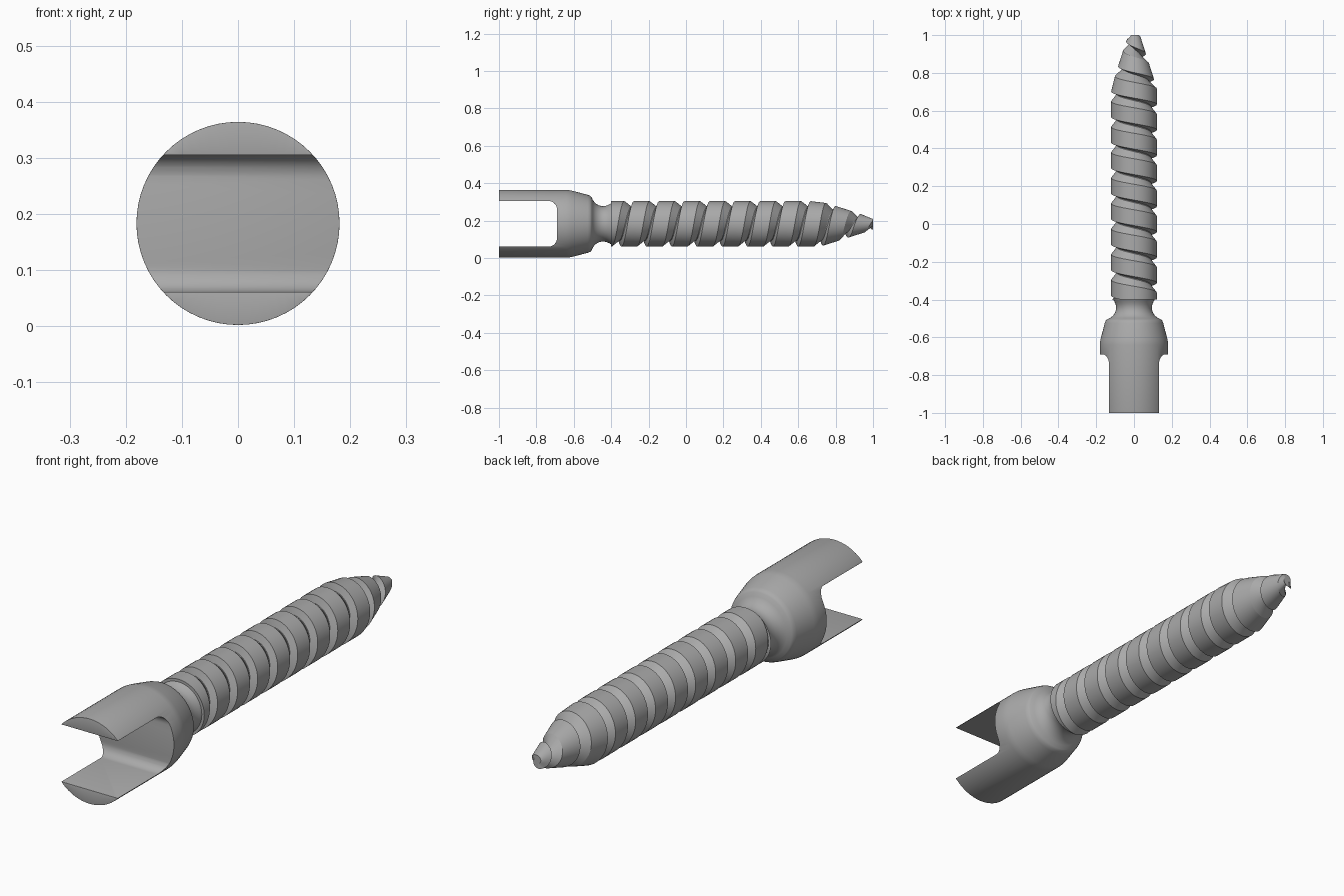
import bpy, bmesh
from math import pi, sin, cos, radians

if "Cube" in bpy.data.objects:
    bpy.data.objects.remove(bpy.data.objects["Cube"], do_unlink=True)

AXIS_Z = 0.183
grey = bpy.data.materials.new("steel grey")
grey.use_nodes = True
grey.diffuse_color = (0.4, 0.4, 0.4, 1)
grey.node_tree.nodes["Principled BSDF"].inputs["Base Color"].default_value = (0.4, 0.4, 0.4, 1)


def make_object(name, bm):
    bmesh.ops.remove_doubles(bm, verts=bm.verts, dist=0.0002)
    bmesh.ops.dissolve_degenerate(bm, edges=bm.edges, dist=0.0001)
    bmesh.ops.recalc_face_normals(bm, faces=bm.faces)
    mesh = bpy.data.meshes.new(name)
    bm.to_mesh(mesh)
    bm.free()
    mesh.materials.append(grey)
    obj = bpy.data.objects.new(name, mesh)
    bpy.context.collection.objects.link(obj)
    return obj


def select(obj):
    bpy.ops.object.select_all(action="DESELECT")
    obj.select_set(True)
    bpy.context.view_layer.objects.active = obj


def bridge_rows(bm, rows):
    for a, b in zip(rows, rows[1:]):
        for i in range(len(a) - 1):
            bm.faces.new((a[i], a[i + 1], b[i + 1], b[i]))


def ring_point(bm, r, angle, y):
    return bm.verts.new((r * cos(angle), y, AXIS_Z + r * sin(angle)))


# Turned head and neck: (y, radius) profile spun around the long axis
profile = [(-1, 0), (-1, 0.181), (-0.64, 0.181), (-0.625, 0.18), (-0.61, 0.177),
           (-0.525, 0.155), (-0.512, 0.15), (-0.505, 0.143), (-0.498, 0.127),
           (-0.485, 0.11), (-0.465, 0.098), (-0.445, 0.094), (-0.425, 0.097),
           (-0.41, 0.104), (-0.395, 0.112), (-0.38, 0.09), (-0.38, 0)]
bm = bmesh.new()
SIDES = 64
bridge_rows(bm, [[ring_point(bm, r, 2 * pi * i / SIDES, y) for y, r in profile]
                 for i in range(SIDES + 1)])
head = make_object("forked_head", bm)

# Slot cutter with rounded inner corners
half, floor, fillet = 0.122, -0.69, 0.045
outline = [(-1.1, -half)]
for start, side in ((-90, -1), (0, 1)):
    for k in range(9):
        a = radians(start + 90 * k / 8)
        outline.append((floor - fillet + fillet * cos(a),
                        side * (half - fillet) + fillet * sin(a)))
outline.append((-1.1, half))
bm = bmesh.new()
face = bm.faces.new([bm.verts.new((-0.3, y, AXIS_Z + z)) for y, z in outline])
moved = bmesh.ops.extrude_face_region(bm, geom=[face])["geom"]
bmesh.ops.translate(bm, vec=(0.6, 0, 0),
                    verts=[v for v in moved if isinstance(v, bmesh.types.BMVert)])
cutter = make_object("slot_cutter", bm)
cutter.hide_render = True

select(head)
cut = head.modifiers.new("slot", "BOOLEAN")
cut.object = cutter
cut.solver = "EXACT"
bpy.ops.object.modifier_apply(modifier=cut.name)
bpy.data.objects.remove(cutter, do_unlink=True)

# Soft rounding of the cut edges
bevel = head.modifiers.new("rounding", "BEVEL")
bevel.width = 0.01
bevel.segments = 3
bevel.limit_method = "ANGLE"
bevel.angle_limit = radians(40)
bpy.ops.object.modifier_apply(modifier=bevel.name)
bpy.ops.object.shade_smooth_by_angle(angle=radians(35))

# Single-start helical thread with a tapered point
PITCH, FIRST, LAST, STEPS = 0.135, -0.4, 1.0, 48


def envelope(y):
    return 0.121 if y < 0.72 else max(0.121 - (y - 0.72) * 0.32, 0)


# (fraction of pitch, depth below crest)
tooth = [(0, 0), (0.62, 0), (0.9, 0.03), (0.93, 0.03), (1, 0)]
bm = bmesh.new()
rows = []
for i in range(STEPS * 15 + 1):
    angle = 2 * pi * i / STEPS
    row = []
    for part, depth in tooth:
        y = -0.717 + PITCH * (i / STEPS + part)
        r = max(envelope(y) - depth, min(envelope(y), 0.012))
        if y < FIRST - PITCH:
            r = 0.05
        row.append(ring_point(bm, r, angle, min(max(y, FIRST), LAST)))
    rows.append(row)
bridge_rows(bm, rows)
thread = make_object("screw_thread", bm)
select(thread)
bpy.ops.object.shade_smooth_by_angle(angle=radians(20))
